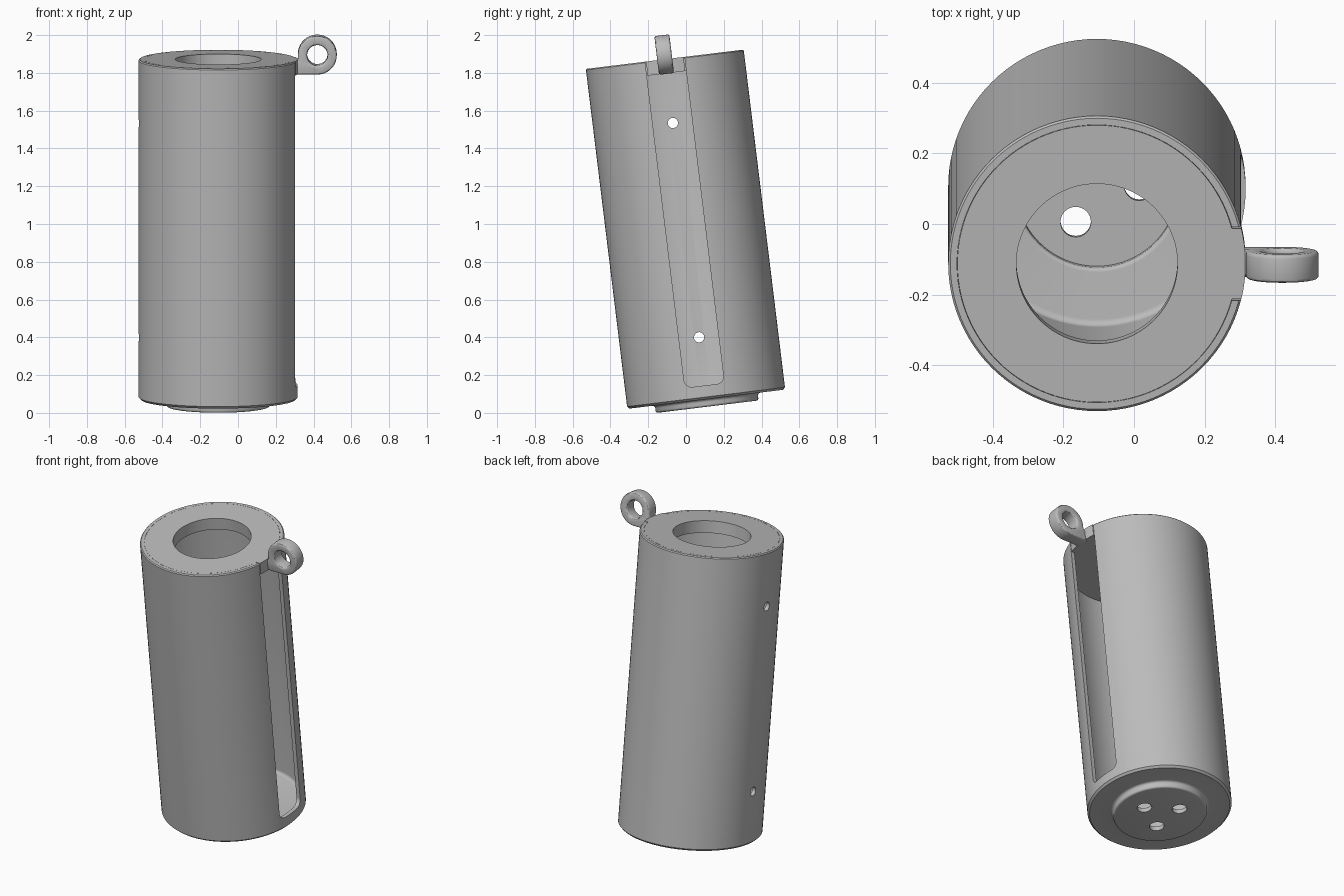
import bpy, bmesh, math
from mathutils import Matrix, Vector

old = bpy.data.objects.get("Cube")
if old:
    bpy.data.objects.remove(old, do_unlink=True)

# Single painted grey
grey = bpy.data.materials.new("plain grey")
grey.use_nodes = True
COLOUR = (0.5, 0.5, 0.5, 1)
grey.diffuse_color = COLOUR
grey.node_tree.nodes["Principled BSDF"].inputs["Base Color"].default_value = COLOUR

SEG = 96
R_OUT, R_IN, HEIGHT = 0.421, 0.396, 1.813
LID_LOW, LID_HOLE = 1.738, 0.228
# The whole canister leans towards the front
PLACE = Matrix.Translation((-0.105, 0.1075, 0.0725)) @ Matrix.Rotation(math.radians(6.97), 4, 'X')


def new_object(name, bm):
    bmesh.ops.recalc_face_normals(bm, faces=bm.faces)
    mesh = bpy.data.meshes.new(name)
    bm.to_mesh(mesh)
    bm.free()
    mesh.materials.append(grey)
    obj = bpy.data.objects.new(name, mesh)
    bpy.context.collection.objects.link(obj)
    return obj


def arc(cu, cv, r, start, end, n):
    steps = [math.radians(start + (end - start) * i / n) for i in range(n + 1)]
    return [(cu + r * math.cos(a), cv + r * math.sin(a)) for a in steps]


def circle(cu, cv, r, n=32):
    return arc(cu, cv, r, 0, 360, n)[:-1]


def prism(name, outline, axis, lo, hi):
    """Extrude a 2D outline along one axis."""
    def point(u, v, w):
        return {'X': (w, u, v), 'Y': (u, w, v), 'Z': (u, v, w)}[axis]
    bm = bmesh.new()
    face = bm.faces.new([bm.verts.new(point(u, v, lo)) for u, v in outline])
    ext = bmesh.ops.extrude_face_region(bm, geom=[face])
    moved = [g for g in ext["geom"] if isinstance(g, bmesh.types.BMVert)]
    bmesh.ops.translate(bm, verts=moved, vec=Vector(point(0, 0, hi - lo)))
    return new_object(name, bm)


def lathe(name, profile):
    """Spin an (r, z) profile around the z axis."""
    bm = bmesh.new()
    verts = [bm.verts.new((r, 0, z)) for r, z in profile]
    edges = [bm.edges.new(pair) for pair in zip(verts, verts[1:])]
    bmesh.ops.spin(bm, geom=verts + edges, cent=(0, 0, 0), axis=(0, 0, 1),
                   angle=math.tau, steps=SEG, use_duplicate=False)
    bmesh.ops.remove_doubles(bm, verts=bm.verts, dist=1e-5)
    return new_object(name, bm)


def apply_modifier(obj, mod):
    bpy.ops.object.select_all(action='DESELECT')
    bpy.context.view_layer.objects.active = obj
    obj.select_set(True)
    bpy.ops.object.modifier_apply(modifier=mod.name)


def cut(obj, cutter):
    mod = obj.modifiers.new("cut", 'BOOLEAN')
    mod.operation, mod.solver, mod.object = 'DIFFERENCE', 'EXACT', cutter
    apply_modifier(obj, mod)
    bpy.data.objects.remove(cutter, do_unlink=True)


def bevel(obj, width, segments):
    mod = obj.modifiers.new("bevel", 'BEVEL')
    mod.width, mod.segments = width, segments
    mod.limit_method, mod.angle_limit = 'ANGLE', math.radians(50)
    apply_modifier(obj, mod)


def finish(obj):
    obj.data.transform(PLACE)
    bpy.ops.object.select_all(action='DESELECT')
    bpy.context.view_layer.objects.active = obj
    obj.select_set(True)
    bpy.ops.object.shade_smooth_by_angle(angle=math.radians(30))


# Canister shell with a stamped round foot, from underside to inner floor
profile = [(0, -0.04)]
profile += arc(0.262, -0.028, 0.012, -90, 0, 4)
profile += arc(0.289, -0.015, 0.015, 180, 90, 4)
profile += [(R_OUT - 0.012, 0), (R_OUT, 0.012), (R_OUT, HEIGHT - 0.006),
            (R_OUT - 0.006, HEIGHT), (R_IN, HEIGHT)]
profile += arc(R_IN - 0.02, 0.05, 0.02, 0, -90, 4)
profile += arc(0.242, 0.018, 0.012, 90, 180, 4)
profile += [(0.23, -0.012), (0, -0.012)]
shell = lathe("canister_shell", profile)

# Long side slot, open at the top
HALF, LOW, ROUND = 0.105, 0.073, 0.04
slot = arc(-HALF + ROUND, LOW + ROUND, ROUND, 180, 270, 6)
slot += arc(HALF - ROUND, LOW + ROUND, ROUND, 270, 360, 6)
slot += [(HALF, 2), (-HALF, 2)]
cut(shell, prism("slot_cutter", slot, 'X', 0.2, 0.6))

# Two small holes in the wall opposite the slot
for z in (0.33, 1.473):
    cut(shell, prism("wall_hole_cutter", circle(0.002, z, 0.027), 'X', -0.6, -0.2))

# Three drain holes in the foot
for k in range(3):
    a = math.tau * k / 3
    hole = circle(0.12 * math.cos(a), 0.12 * math.sin(a), 0.043)
    cut(shell, prism("drain_hole_cutter", hole, 'Z', -0.2, 0.2))
finish(shell)

# Lid disc with a key that fills the top of the slot
KEY = 0.1
spread = math.degrees(math.asin(KEY / R_OUT))
inner = math.degrees(math.asin(KEY / (R_IN - 0.001)))
outline = arc(0, 0, R_OUT, -spread, spread, 12)
outline += arc(0, 0, R_IN - 0.001, inner, 360 - inner, SEG)
lid = prism("lid", outline, 'Z', LID_LOW, HEIGHT)
cut(lid, prism("lid_hole_cutter", circle(0, 0, LID_HOLE, SEG), 'Z', 1.5, 2))
finish(lid)

# Hanging loop: round eye with a square corner that meets the key
CX, CZ, R = 0.525, 1.838, 0.103
outline = arc(CX, CZ, R, -90, 180, 48) + [(CX - R, CZ - 0.03), (0.4, CZ - 0.03), (0.4, CZ - R)]
loop = prism("hanging_loop", outline, 'Y', -0.04, 0.04)
cut(loop, prism("eye_cutter", circle(CX, CZ, 0.054, 48), 'Y', -0.2, 0.2))
bevel(loop, 0.012, 3)
finish(loop)
